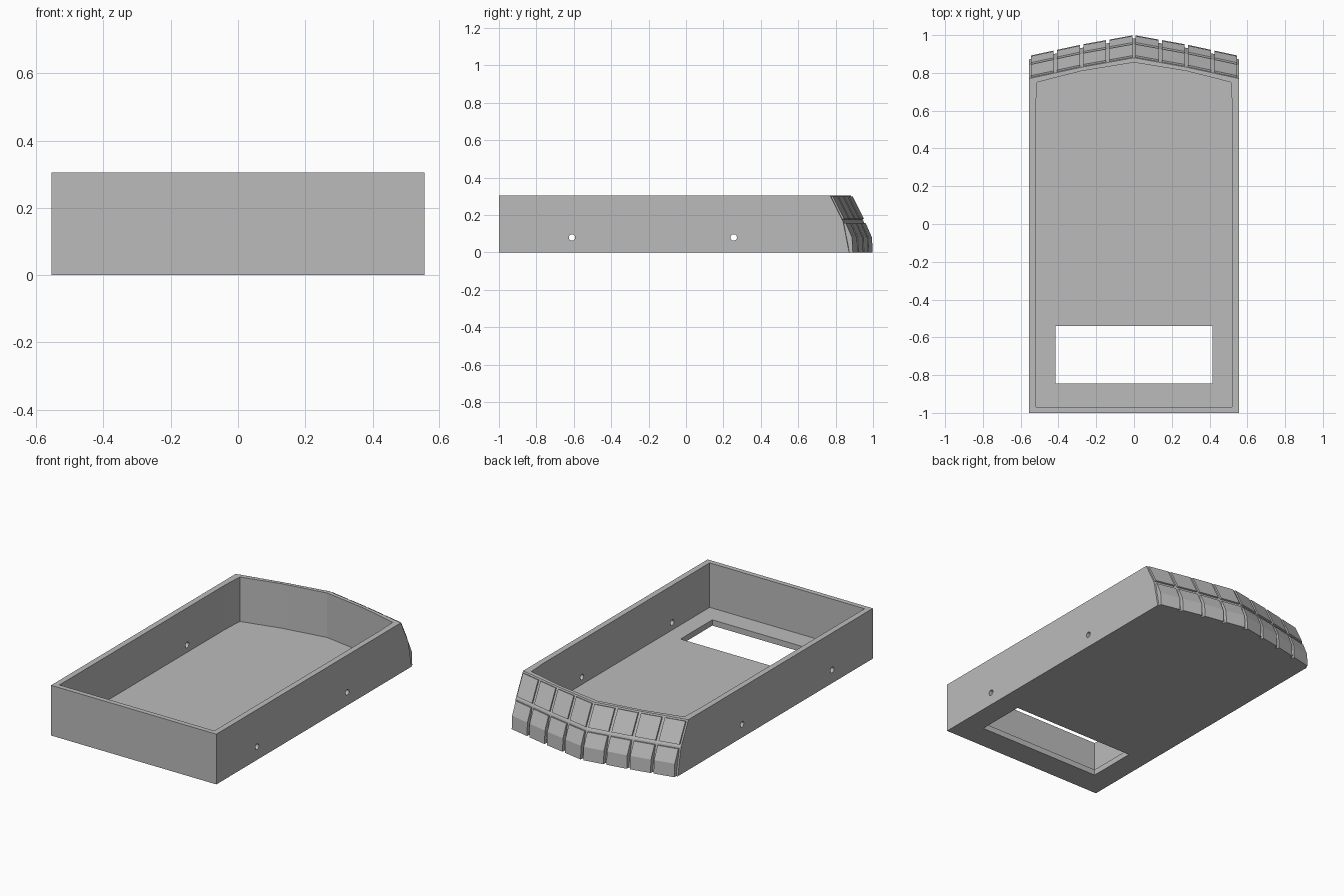
import bpy, bmesh
from math import radians

cube = bpy.data.objects.get("Cube")
if cube:
    bpy.data.objects.remove(cube, do_unlink=True)

HALF, TOP, FLOOR = 0.555, 0.305, 0.035
grey = bpy.data.materials.new("plain grey")
grey.use_nodes = True
color = (0.5, 0.5, 0.5, 1)
grey.diffuse_color = color
grey.node_tree.nodes["Principled BSDF"].inputs["Base Color"].default_value = color


def bow(x):
    """Backward bulge of the faceted rear wall at x."""
    t = abs(x) / HALF
    return 0.11 - 0.10 * t if t <= 0.5 else 0.12 * (1 - t)


def make(name, bm):
    bmesh.ops.recalc_face_normals(bm, faces=bm.faces)
    mesh = bpy.data.meshes.new(name)
    bm.to_mesh(mesh)
    bm.free()
    mesh.materials.append(grey)
    obj = bpy.data.objects.new(name, mesh)
    bpy.context.collection.objects.link(obj)
    return obj


def loft(bm, rings):
    """Skin a stack of equal rings and cap both ends."""
    loops = [[bm.verts.new(p) for p in ring] for ring in rings]
    n = len(loops[0])
    for a, b in zip(loops, loops[1:]):
        for i in range(n):
            j = (i + 1) % n
            bm.faces.new((a[i], a[j], b[j], b[i]))
    bm.faces.new(loops[0])
    bm.faces.new(loops[-1])


def box(name, x, y0, y1, z0, z1):
    bm = bmesh.new()
    loft(bm, [[(-x, y0, z), (x, y0, z), (x, y1, z), (-x, y1, z)] for z in (z0, z1)])
    return make(name, bm)


# Tray body with a rear wall that leans forward and bulges in the middle
XS = [HALF * k / 2 for k in (2, 1, 0, -1, -2)]
bm = bmesh.new()
loft(bm, [[(-HALF, -1, z), (HALF, -1, z)] + [(x, y + bow(x), z) for x in XS]
          for z, y in ((0, 0.872), (0.165, 0.84), (TOP, 0.77))])
tray = make("tray_body", bm)

# Cavity, floor window and side holes
cutters = []
inner = [(-0.52, -0.97), (0.52, -0.97), (0.52, 0.62), (0.513, 0.75), (0.277, 0.81),
         (0, 0.855), (-0.277, 0.81), (-0.513, 0.75), (-0.52, 0.62)]
bm = bmesh.new()
loft(bm, [[(x, y, z) for x, y in inner] for z in (FLOOR, 0.5)])
cutters.append(make("cavity_cutter", bm))
cutters.append(box("window_cutter", 0.415, -0.845, -0.54, -0.1, 0.1))
for y in (-0.61, 0.255):
    bpy.ops.mesh.primitive_cylinder_add(vertices=24, radius=0.017, depth=2,
                                        location=(0, y, 0.08), rotation=(0, radians(90), 0))
    cutters.append(bpy.context.object)
bpy.context.view_layer.objects.active = tray
for cutter in cutters:
    mod = tray.modifiers.new("cut", "BOOLEAN")
    mod.operation, mod.solver, mod.object = "DIFFERENCE", "EXACT", cutter
    bpy.ops.object.modifier_apply(modifier=mod.name)
    bpy.data.objects.remove(cutter, do_unlink=True)


def panel_row(name, profile):
    """Eight raised panels; the (y, z) profile follows the bow of the wall."""
    bm = bmesh.new()
    pitch = HALF / 4
    for i in range(8):
        x0 = -HALF + i * pitch + 0.009
        loft(bm, [[(x, y + bow(x), z) for y, z in profile]
                  for x in (x0, x0 + pitch - 0.018)])
    return make(name, bm)


# Rear panels: flat upper row, wedge-shaped lower row
panel_row("upper_rear_panels", [(0.767, 0.295), (0.783, 0.299), (0.843, 0.18), (0.83, 0.176)])
panel_row("lower_rear_panels", [(0.836, 0.155), (0.852, 0.157), (0.886, 0.08), (0.89, 0), (0.862, 0)])
